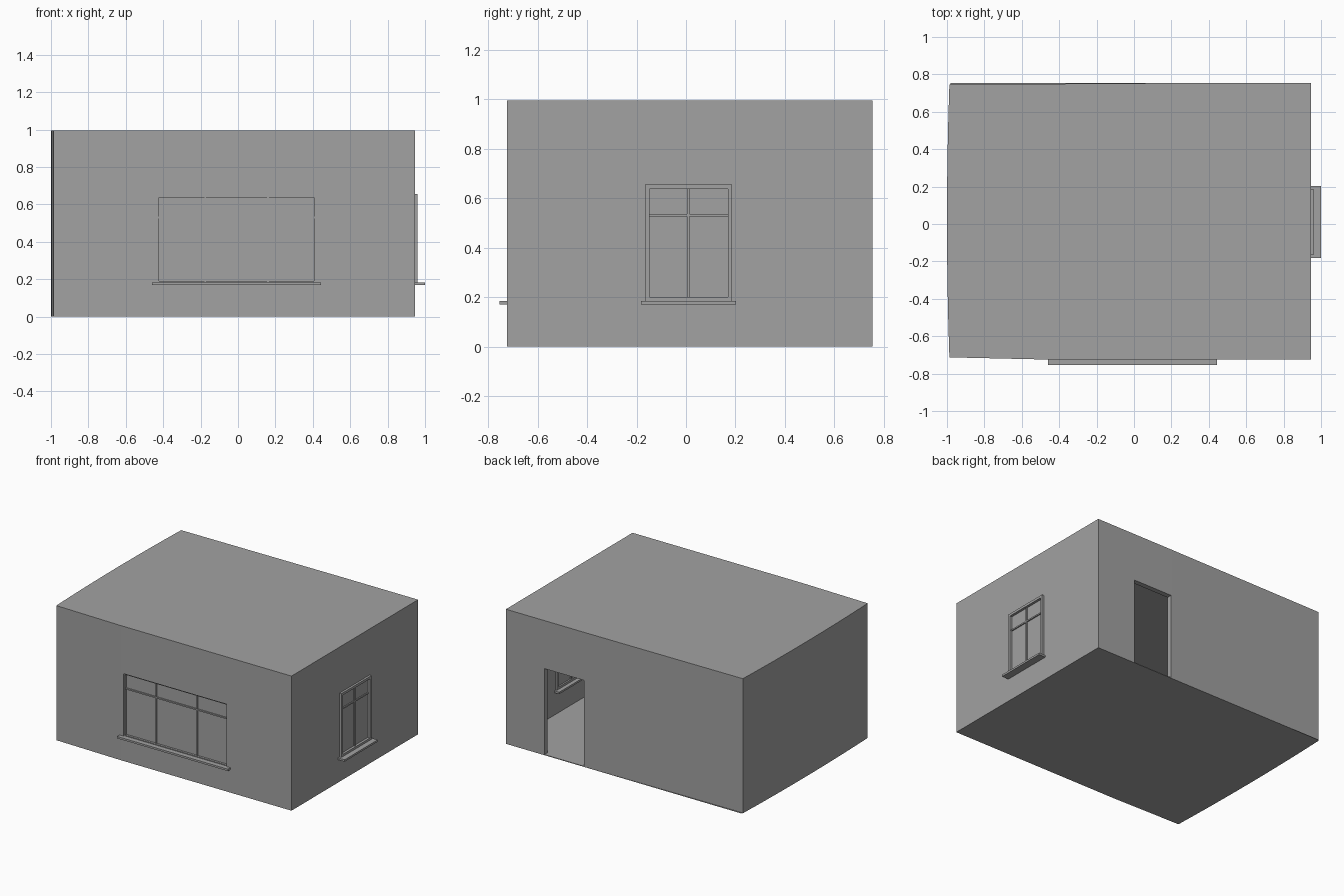
import bpy
import bmesh

if "Cube" in bpy.data.objects:
    bpy.data.objects.remove(bpy.data.objects["Cube"], do_unlink=True)

grey = bpy.data.materials.new("plain_grey")
grey.use_nodes = True
COLOUR = (0.36, 0.36, 0.36, 1)
grey.diffuse_color = COLOUR
grey.node_tree.nodes["Principled BSDF"].inputs["Base Color"].default_value = COLOUR

RIGHT, FRONT, BACK, TOP = 0.945, -0.725, 0.754, 0.995


def finish(bm, name):
    bmesh.ops.recalc_face_normals(bm, faces=bm.faces)
    mesh = bpy.data.meshes.new(name)
    bm.to_mesh(mesh)
    bm.free()
    mesh.materials.append(grey)
    obj = bpy.data.objects.new(name, mesh)
    bpy.context.collection.objects.link(obj)
    return obj


def boxes(name, spans):
    """One object made of boxes, each given as x, y and z spans."""
    bm = bmesh.new()
    for span in spans:
        verts = bmesh.ops.create_cube(bm, size=1)["verts"]
        for v in verts:
            v.co = [(lo + hi) / 2 + c * (hi - lo) for c, (lo, hi) in zip(v.co, span)]
    return finish(bm, name)


def prism(name, outline, z0, z1):
    bm = bmesh.new()
    face = bm.faces.new([bm.verts.new((x, y, z0)) for x, y in outline])
    top = bmesh.ops.extrude_face_region(bm, geom=[face])["geom"]
    for v in top:
        if isinstance(v, bmesh.types.BMVert):
            v.co.z = z1
    return finish(bm, name)


def room_outline(inset):
    """Plan of the room, with one gently bowed side wall."""
    steps = 8
    y0, y1 = -0.713 + inset, 0.746 - inset
    bow = []
    for i in range(steps + 1):
        t = i / steps
        bow.append((-0.987 - 0.052 * t * (1 - t) + inset, y1 + (y0 - y1) * t))
    return [(RIGHT - inset, FRONT + inset), (RIGHT - inset, BACK - inset),
            (0.3, BACK - inset)] + bow + [(-0.45, FRONT + inset)]


def cut(target, cutter):
    mod = target.modifiers.new("cut", "BOOLEAN")
    mod.operation, mod.solver, mod.object = "DIFFERENCE", "EXACT", cutter
    cutter.hide_render = True
    bpy.context.view_layer.update()
    graph = bpy.context.evaluated_depsgraph_get()
    mesh = bpy.data.meshes.new_from_object(target.evaluated_get(graph))
    target.modifiers.clear()
    target.data = mesh
    bpy.data.objects.remove(cutter, do_unlink=True)


# Opening sizes: low and high along the wall, then low and high in z
front_open = (-0.43, 0.415, 0.18, 0.645)
side_open = (-0.16, 0.182, 0.18, 0.65)
door_open = (0.308, 0.63, 0.005, 0.64)

# Hollow walls with roof, and their openings
walls = prism("walls_and_roof", room_outline(0), 0, TOP)
cut(walls, prism("cavity", room_outline(0.01), 0.004, TOP - 0.006))
a, b, c, d = front_open
cut(walls, boxes("front_cutter", [((a, b), (-0.8, -0.6), (c, d))]))
a, b, c, d = side_open
cut(walls, boxes("side_cutter", [((0.85, 1.05), (a, b), (c, d))]))
a, b, c, d = door_open
cut(walls, boxes("door_cutter", [((a, b), (0.65, 0.85), (c, d))]))

# Floor plate, square at the back
prism("floor_plate", [(RIGHT, FRONT + 0.003), (RIGHT, BACK), (-0.98, BACK),
                      (-0.987, -0.713)], 0, 0.003)

# Door jambs and lintel
depth = (BACK - 0.037, BACK - 0.001)
boxes("door_frame", [((a - 0.012, a), depth, (0.003, d)),
                     ((b, b + 0.012), depth, (0.003, d)),
                     ((a - 0.012, b + 0.012), depth, (d, d + 0.012))])


def window(name, place, lo, hi, z0, z1, width, uprights, deep, bar, pane):
    """Outer frame, glazing bars and pane; place(along, depth, z) orients them."""
    transom = 0.53
    boxes(name + "_frame", [place(s, deep, z) for s, z in (
        ((lo, lo + width), (z0, z1)), ((hi - width, hi), (z0, z1)),
        ((lo + width, hi - width), (z0, z0 + width)),
        ((lo + width, hi - width), (z1 - width, z1)))])
    bars = [((u - 0.005, u + 0.005), (z0 + width, z1 - width)) for u in uprights]
    bars.append(((lo + width, hi - width), (transom - 0.005, transom + 0.005)))
    boxes(name + "_glazing_bars", [place(s, bar, z) for s, z in bars])
    boxes(name + "_pane", [place((lo + 0.002, hi - 0.002), pane, (z0 + 0.002, z1 - 0.002))])


def on_front(along, depth, z):
    return (along, (FRONT + depth[0], FRONT + depth[1]), z)


def on_side(along, depth, z):
    return ((RIGHT - depth[1], RIGHT - depth[0]), along, z)


# Wide front window set back in its opening
window("front_window", on_front, -0.43, 0.415, 0.182, 0.645, 0.008,
       (-0.175, 0.16), (0.008, 0.04), (0.016, 0.036), (0.024, 0.03))
# Narrow side window with a raised frame
window("side_window", on_side, -0.165, 0.187, 0.182, 0.655, 0.018,
       (0.009,), (-0.016, 0.02), (-0.006, 0.014), (0.002, 0.008))

# Sills run through the wall to both sides
boxes("front_sill", [on_front((-0.46, 0.445), (-0.029, 0.05), (0.17, 0.184))])
boxes("side_sill", [on_side((-0.183, 0.203), (-0.055, 0.05), (0.17, 0.184))])
